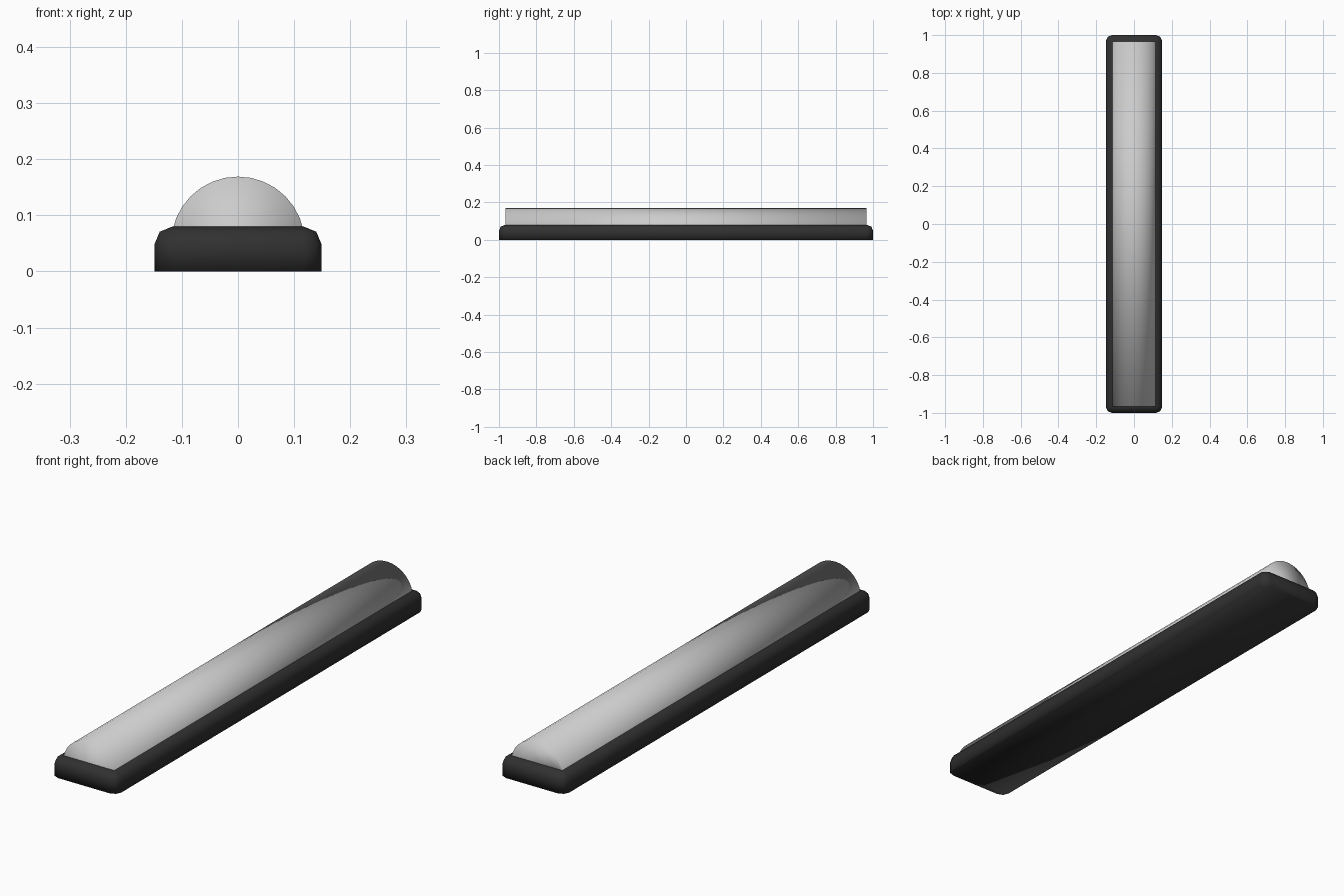
import bpy, bmesh, math

if "Cube" in bpy.data.objects:
    bpy.data.objects.remove(bpy.data.objects["Cube"])


def add_object(name, bm):
    bmesh.ops.recalc_face_normals(bm, faces=bm.faces)
    mesh = bpy.data.meshes.new(name)
    bm.to_mesh(mesh)
    bm.free()
    ob = bpy.data.objects.new(name, mesh)
    bpy.context.collection.objects.link(ob)
    return ob


# base bar: all edges rounded except the flat underside
bm = bmesh.new()
bmesh.ops.create_cube(bm, size=1)
for v in bm.verts:
    v.co = (v.co.x * 0.298, v.co.y * 2.0, (v.co.z + 0.5) * 0.08)
edges = [e for e in bm.edges if max(v.co.z for v in e.verts) > 0.04]
bmesh.ops.bevel(bm, geom=edges, offset=0.032, segments=2, profile=0.5, affect='EDGES')
base = add_object("base_bar", bm)
base.data.shade_smooth()
dark = bpy.data.materials.new("dark_plastic")
dark.diffuse_color = (0.03, 0.03, 0.03, 1)
dark.use_nodes = True
dark.node_tree.nodes["Principled BSDF"].inputs["Base Color"].default_value = dark.diffuse_color
base.data.materials.append(dark)

# half-round cover sunk slightly into the base
SIDES, RADIUS, AXIS_Z, HALF_LEN = 16, 0.119, 0.05, 0.966
bm = bmesh.new()
arc = []
for i in range(SIDES + 1):
    a = math.pi * i / SIDES
    arc.append(bm.verts.new((RADIUS * math.cos(a), -HALF_LEN, AXIS_Z + RADIUS * math.sin(a))))
end = bm.faces.new(arc)
new = bmesh.ops.extrude_face_region(bm, geom=[end], use_keep_orig=True)
for v in new["geom"]:
    if isinstance(v, bmesh.types.BMVert):
        v.co.y = HALF_LEN
cover = add_object("half_round_cover", bm)
cover.data.shade_smooth()
